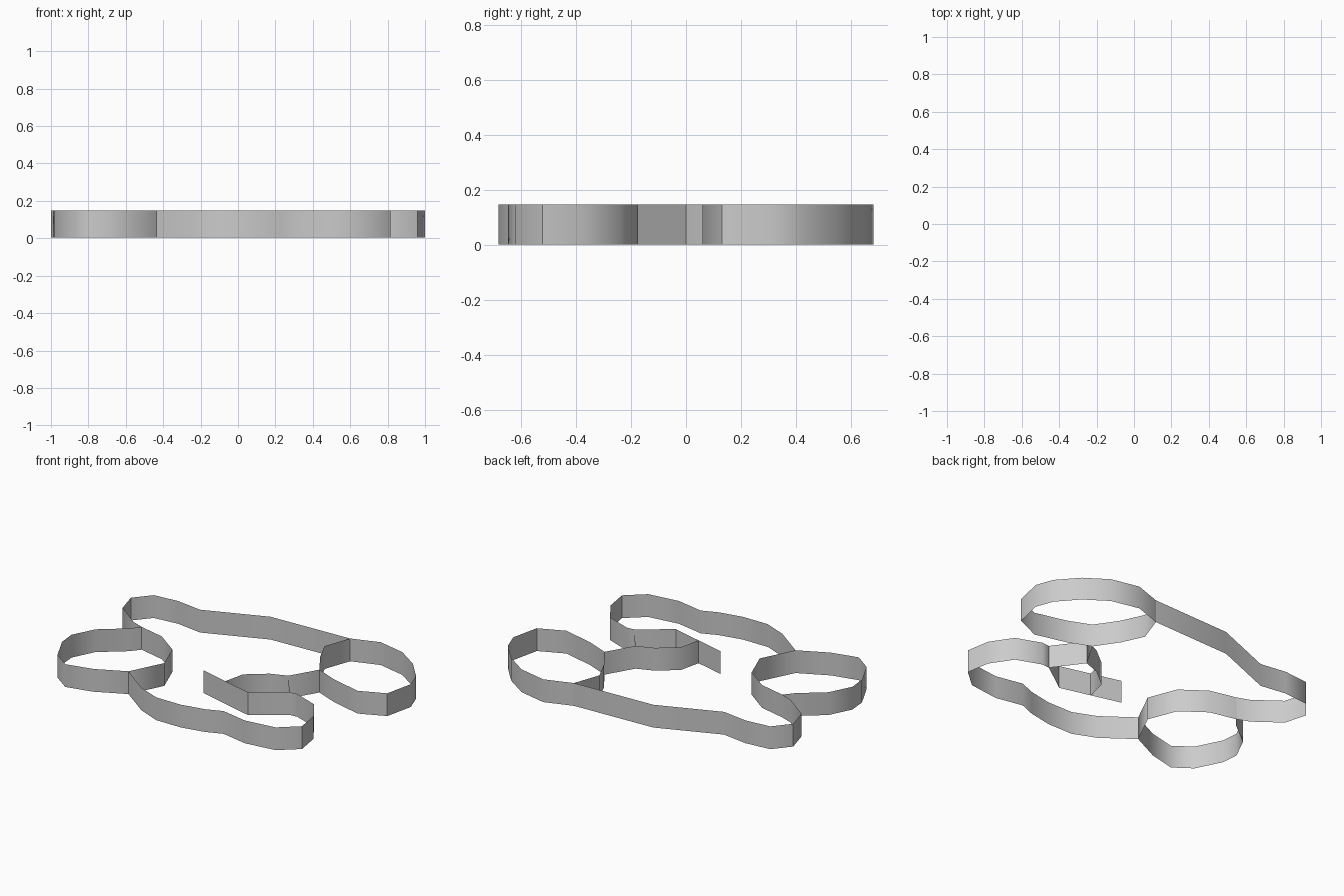
import bpy, bmesh, math

if "Cube" in bpy.data.objects:
    bpy.data.objects.remove(bpy.data.objects["Cube"])

Z0, Z1 = 0.003, 0.148


def ribbon(name, points, closed=False):
    """Upright zero-thickness band following a plan outline."""
    bm = bmesh.new()
    low = [bm.verts.new((x, y, Z0)) for x, y in points]
    top = [bm.verts.new((x, y, Z1)) for x, y in points]
    n = len(points)
    for i in range(n if closed else n - 1):
        j = (i + 1) % n
        bm.faces.new((low[i], low[j], top[j], top[i]))
    mesh = bpy.data.meshes.new(name)
    bm.to_mesh(mesh)
    bm.free()
    obj = bpy.data.objects.new(name, mesh)
    bpy.context.collection.objects.link(obj)
    bpy.ops.object.select_all(action='DESELECT')
    obj.select_set(True)
    bpy.context.view_layer.objects.active = obj
    bpy.ops.object.shade_smooth_by_angle(angle=math.radians(50))
    return obj


# closed loop at the back right
ribbon("right_loop", [
    (1.0, .31), (.96, .42), (.85, .545), (.71, .64), (.53, .68), (.355, .62),
    (.295, .45), (.36, .31), (.455, .17), (.60, .11), (.80, .06), (.96, .13)],
    closed=True)

# closed loop at the front left
ribbon("left_loop", [
    (-.72, .06), (-.55, .02), (-.40, -.09), (-.33, -.27), (-.435, -.48),
    (-.62, -.57), (-.79, -.61), (-.90, -.53), (-.98, -.37), (-.99, -.26),
    (-.92, -.12), (-.77, 0)], closed=True)

# long wall along the back, round the left tip
ribbon("back_wall", [
    (.355, .62), (-.19, .60), (-.58, .445), (-.75, .47), (-.912, .455),
    (-1.0, .35), (-.96, .21), (-.80, .09), (-.72, .06)])

# front wall, round the right tip and back to the inner free end
ribbon("front_wall", [
    (-.435, -.48), (-.245, -.62), (-.10, -.68), (.075, -.68), (.225, -.65),
    (.325, -.61), (.50, -.645), (.70, -.62), (.815, -.52), (.79, -.37),
    (.70, -.235), (.54, -.175), (.49, -.18), (.295, -.32), (-.09, -.22)])

# inner curve joining the right loop to the free end
ribbon("inner_wall", [
    (.455, .17), (.355, .0), (.25, -.04), (.13, -.135), (.10, -.27)])

# short bridge between inner curve and front wall
ribbon("inner_bridge", [(.355, .0), (.49, -.18)])
